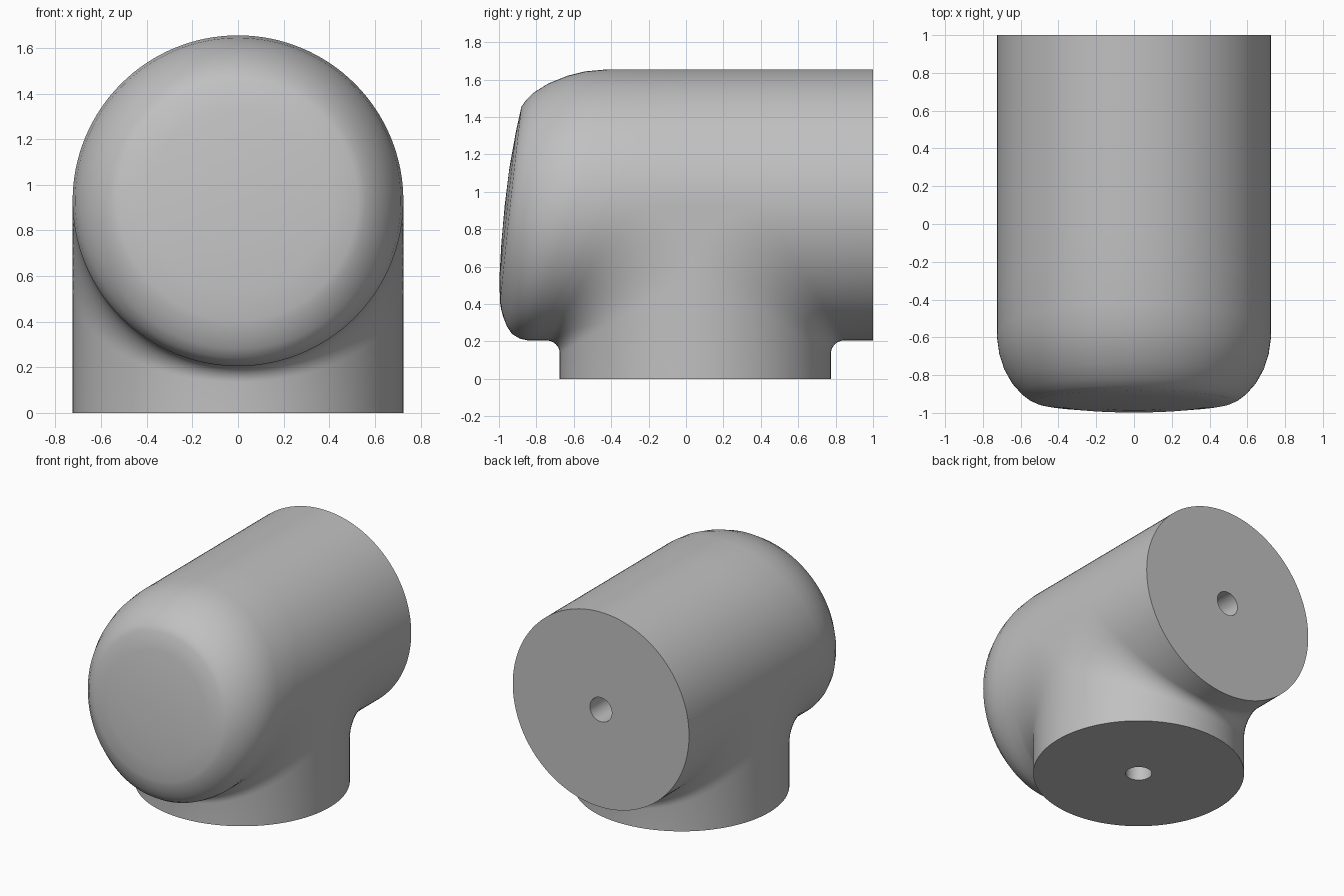
import bpy, bmesh
from math import sin, cos, pi, sqrt

cube = bpy.data.objects.get("Cube")
if cube:
    bpy.data.objects.remove(cube, do_unlink=True)

R = 0.725          # radius of both the barrel and the neck
AXIS = 0.93        # height of the barrel axis
NECK_Y = 0.05      # centre of the neck
BORE = 0.09        # radius of the two drilled holes
DEPTH = 0.45
N = 64             # steps per half turn
ARC = 10           # steps across the fillet

grey = bpy.data.materials.new("plain grey")
grey.use_nodes = True
colour = (0.53, 0.53, 0.53, 1)
grey.diffuse_color = colour
grey.node_tree.nodes["Principled BSDF"].inputs["Base Color"].default_value = colour


def strips(bm, rows, closed=False):
    """Join neighbouring rows of points with quads."""
    rows = [[bm.verts.new(p) for p in row] for row in rows]
    pairs = list(zip(rows, rows[1:]))
    if closed:
        pairs.append((rows[-1], rows[0]))
    for a, b in pairs:
        for i in range(len(a) - 1):
            bm.faces.new((a[i], a[i + 1], b[i + 1], b[i]))


def finish(bm, name):
    bmesh.ops.remove_doubles(bm, verts=bm.verts, dist=0.00002)
    bmesh.ops.recalc_face_normals(bm, faces=bm.faces)
    mesh = bpy.data.meshes.new(name)
    bm.to_mesh(mesh)
    bm.free()
    mesh.materials.append(grey)
    obj = bpy.data.objects.new(name, mesh)
    bpy.context.collection.objects.link(obj)
    bpy.ops.object.select_all(action="DESELECT")
    obj.select_set(True)
    bpy.context.view_layer.objects.active = obj
    bpy.ops.object.shade_smooth_by_angle(angle=pi / 6)
    return obj


def seam_y(z):
    """Slanted plane where the rounded cap meets the barrel."""
    return -0.435 + (z - AXIS) * 0.375 / R


def fillet(w):
    """Blend radius, tight below the barrel and wide at its sides."""
    return 0.07 + 0.3 * (1 - w / R)


def lower_path(t, side):
    """From the barrel end, round the fillet and down the neck."""
    x, w = R * sin(t), max(0.0, R * cos(t))
    z, r = AXIS - w, fillet(w)
    wall = NECK_Y + side * w
    path = [(x, seam_y(z) if side < 0 else 1.0, z)]
    for i in range(ARC + 1):
        a = pi / 2 * i / ARC
        path.append((x, wall + side * r * (1 - sin(a)), z - r * (1 - cos(a))))
    return path + [(x, wall, 0)]


# Barrel and neck
bm = bmesh.new()
angles = [-pi / 2 + pi * i / N for i in range(N + 1)]
for side in (-1, 1):
    strips(bm, [lower_path(t, side) for t in angles])

wide, start = fillet(0), seam_y(AXIS)
stops = [0, (NECK_Y - wide - start) / (1 - start),
         (NECK_Y + wide - start) / (1 - start), 1]
upper = []
for t in angles:
    z = AXIS + max(0.0, R * cos(t))
    s = seam_y(z)
    upper.append([(R * sin(t), s + (1 - s) * k, z) for k in stops])
strips(bm, upper)

# Flat web on each flank between the front and back fillets
for t in (-pi / 2, pi / 2):
    front, back = lower_path(t, -1)[1:-1], lower_path(t, 1)[1:-1]
    bm.faces.new([bm.verts.new(p) for p in front + back[-2::-1]])

# Flat ends with a blind bore in each
turn = [pi * i / N for i in range(2 * N)]
radii = ((R, 0), (BORE, 0), (BORE, DEPTH), (0, DEPTH))
strips(bm, [[(r * sin(t), 1 - d, AXIS - r * cos(t)) for r, d in radii]
            for t in turn], closed=True)
strips(bm, [[(r * sin(t), NECK_Y - r * cos(t), d) for r, d in radii]
            for t in turn], closed=True)
finish(bm, "barrel_and_neck")

# Rounded cap: radius, then y at the top, flank and bottom of each ring
rings = [
    (0.725, -0.06, -0.435, -0.81),
    (0.725, -0.42, -0.60, -0.845),
    (0.714, -0.54, -0.68, -0.89),
    (0.69, -0.635, -0.755, -0.93),
    (0.65, -0.735, -0.83, -0.957),
    (0.60, -0.815, -0.89, -0.977),
    (0.56, -0.855, -0.922, -0.988),
    (0.525, -0.88, -0.94, -0.994),
    (0.40, -0.908, -0.954, -0.998),
    (0.20, -0.944, -0.966, -0.987),
    (0, -0.969, -0.969, -0.969),
]


def cap_point(ring, t):
    r, top, mid, low = ring
    c = cos(t)
    y = mid + c * (top - low) / 2 + c * c * ((top + low) / 2 - mid)
    return (r * sin(t), y, AXIS + r * c)


bm = bmesh.new()
strips(bm, [[cap_point(ring, t) for ring in rings] for t in turn], closed=True)
finish(bm, "rounded_cap")
